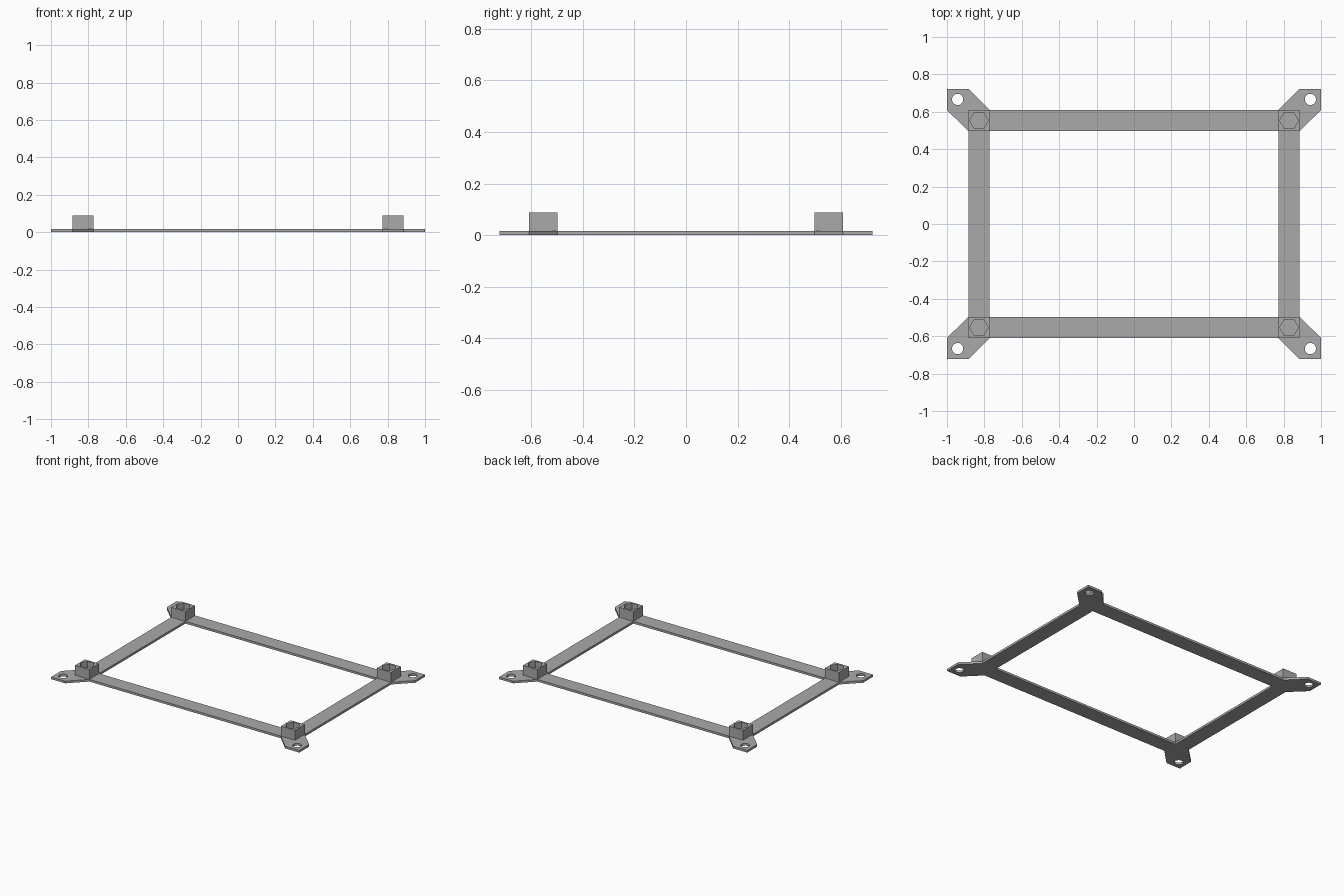
import bpy, bmesh, math

cube = bpy.data.objects.get("Cube")
if cube:
    bpy.data.objects.remove(cube, do_unlink=True)

# One grey for the whole bracket
grey = bpy.data.materials.new("mid_grey")
grey.use_nodes = True
colour = (0.4, 0.4, 0.4, 1)
grey.diffuse_color = colour
grey.node_tree.nodes["Principled BSDF"].inputs["Base Color"].default_value = colour

PLATE = 0.016            # sheet thickness
TOP = 0.088              # top of the posts
X0, X1, X2 = 0.772, 0.886, 1.0     # post inner, post outer, ear tip
Y0, Y1, Y2 = 0.497, 0.609, 0.723


def circle(cx, cy, radius, sides):
    return [(cx + radius * math.cos(math.tau * i / sides),
             cy + radius * math.sin(math.tau * i / sides)) for i in range(sides)]


def rect(xa, xb, ya, yb):
    return [(xa, ya), (xb, ya), (xb, yb), (xa, yb)]


def prism(name, loops, z0, z1):
    """Extrude an outline, with optional holes, from z0 to z1."""
    curve = bpy.data.curves.new(name, "CURVE")
    curve.dimensions = "2D"
    curve.fill_mode = "BOTH"
    curve.extrude = (z1 - z0) / 2
    for loop in loops:
        spline = curve.splines.new("POLY")
        spline.points.add(len(loop) - 1)
        for point, (x, y) in zip(spline.points, loop):
            point.co = (x, y, 0, 1)
        spline.use_cyclic_u = True
    temp = bpy.data.objects.new(name + "_outline", curve)
    bpy.context.collection.objects.link(temp)
    graph = bpy.context.evaluated_depsgraph_get()
    mesh = bpy.data.meshes.new_from_object(temp.evaluated_get(graph))
    bpy.data.objects.remove(temp, do_unlink=True)

    bm = bmesh.new()
    bm.from_mesh(mesh)
    bmesh.ops.remove_doubles(bm, verts=bm.verts, dist=1e-5)
    bmesh.ops.translate(bm, verts=bm.verts, vec=(0, 0, (z0 + z1) / 2))
    bmesh.ops.recalc_face_normals(bm, faces=bm.faces)
    bm.to_mesh(mesh)
    bm.free()
    mesh.materials.clear()
    mesh.materials.append(grey)
    obj = bpy.data.objects.new(name, mesh)
    bpy.context.collection.objects.link(obj)
    bpy.ops.object.select_all(action="DESELECT")
    obj.select_set(True)
    bpy.context.view_layer.objects.active = obj
    bpy.ops.object.shade_smooth_by_angle(angle=math.radians(30))
    return obj


# Corner: chamfered ear with a screw hole, and a post with a hexagonal pocket
ear = [(X0, Y0), (X1, Y0), (X2, Y1), (X2, Y2), (X1, Y2), (X0, Y1)]
screw_hole = circle((X1 + X2) / 2, (Y1 + Y2) / 2, 0.03, 32)
post = rect(X0, X1, Y0, Y1)
pocket = circle((X0 + X1) / 2, (Y0 + Y1) / 2, 0.05, 6)

for sx, side in ((1, "left"), (-1, "right")):
    for sy, end in ((-1, "front"), (1, "back")):
        def place(loop):
            return [(x * sx, y * sy) for x, y in loop]
        prism(f"{end}_{side}_ear", [place(ear), place(screw_hole)], 0, PLATE)
        prism(f"{end}_{side}_post", [place(post), place(pocket)], PLATE, TOP)

# Flat bars joining the corners
for s, name in ((-1, "front"), (1, "back")):
    prism(f"{name}_bar", [rect(-X0, X0, *sorted((s * Y0, s * Y1)))], 0, PLATE)
for s, name in ((1, "left"), (-1, "right")):
    prism(f"{name}_bar", [rect(*sorted((s * X0, s * X1)), -Y0, Y0)], 0, PLATE)
